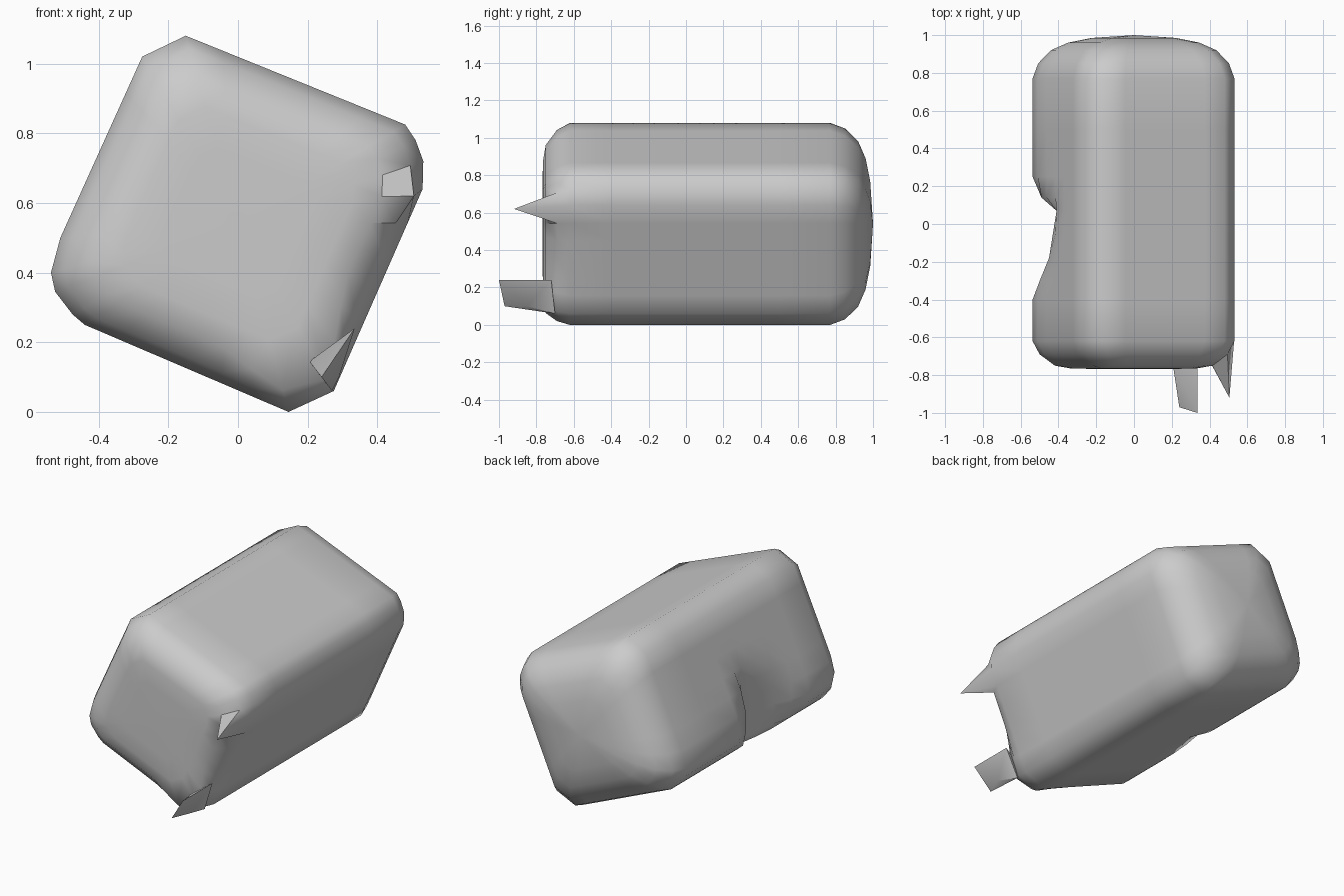
import bpy, bmesh, math
from mathutils import Vector

if "Cube" in bpy.data.objects:
    bpy.data.objects.remove(bpy.data.objects["Cube"])

# Tilted rounded-square cross-section (x, z), clockwise from top
PROFILE = [(-0.15, 1.08), (0.48, 0.825), (0.51, 0.78), (0.532, 0.72), (0.53, 0.64),
           (0.275, 0.06), (0.145, 0.0), (-0.44, 0.25), (-0.475, 0.28), (-0.525, 0.345),
           (-0.537, 0.40), (-0.51, 0.50), (-0.275, 1.02)]
# Stations along the length: y, scale of the section
STATIONS = [(-0.767, 0.40), (-0.765, 0.62), (-0.75, 0.78), (-0.69, 0.93), (-0.62, 1), (-0.4, 1),
            (-0.29, 1), (-0.18, 1), (-0.05, 1), (0.07, 1), (0.14, 1), (0.25, 1), (0.5, 1),
            (0.77, 1), (0.85, 0.945), (0.92, 0.82), (0.96, 0.65), (0.985, 0.42)]
# Depth of the dent in the left edge: y, smallest x
DENT = [(-0.4, -0.54), (-0.18, -0.45), (0.07, -0.41), (0.14, -0.49), (0.25, -0.54)]
CENTRE = Vector((0, 0.54))


def resample(points, step):
    out = []
    for i, p in enumerate(points):
        a, b = Vector(p), Vector(points[(i + 1) % len(points)])
        n = max(1, round((b - a).length / step))
        out += [a.lerp(b, k / n) for k in range(n)]
    return out


def dent_limit(y):
    for (y0, x0), (y1, x1) in zip(DENT, DENT[1:]):
        if y0 <= y <= y1:
            return x0 + (x1 - x0) * (y - y0) / (y1 - y0)
    return -1


def finish(name, bm, angle):
    bmesh.ops.recalc_face_normals(bm, faces=bm.faces)
    mesh = bpy.data.meshes.new(name)
    bm.to_mesh(mesh)
    bm.free()
    ob = bpy.data.objects.new(name, mesh)
    bpy.context.collection.objects.link(ob)
    bpy.context.view_layer.objects.active = ob
    ob.select_set(True)
    bpy.ops.object.shade_smooth_by_angle(angle=math.radians(angle))
    ob.select_set(False)
    return ob


# Rounded body lofted through the stations
section = resample(PROFILE, 0.11)
bm = bmesh.new()
rings = []
for y, s in STATIONS:
    ring = []
    for p in section:
        k = s
        if -0.76 < y < -0.62:  # lower right front corner is fuller
            near = max(0, 1 - (p - Vector((0.24, 0.06))).length / 0.3)
            k = s + (1 - s) * 0.75 * near
        q = CENTRE + (p - CENTRE) * k
        ring.append(bm.verts.new((max(q.x, dent_limit(y)), y, q.y)))
    rings.append(ring)
for a, b in zip(rings, rings[1:]):
    for i in range(len(a)):
        j = (i + 1) % len(a)
        bm.faces.new((a[i], a[j], b[j], b[i]))
for ring, y in ((rings[0], -0.768), (rings[-1], 1.0)):
    hub = bm.verts.new((0, y, 0.54))
    for i in range(len(ring)):
        bm.faces.new((ring[i], ring[(i + 1) % len(ring)], hub))

# Pulled-out spike on the right front edge
tip = Vector((0.505, -0.92, 0.62))
min(rings[3], key=lambda v: (v.co - Vector((0.49, -0.69, 0.62))).length).co = tip
finish("body", bm, 60)

# Thin torn flap at the lower front corner
bm = bmesh.new()
v = [bm.verts.new(c) for c in ((0.335, -1.0, 0.24), (0.335, -0.72, 0.24), (0.205, -0.74, 0.145),
                               (0.24, -0.97, 0.10), (0.29, -0.85, 0.10), (0.27, -0.70, 0.06))]
for f in ((0, 1, 2), (0, 2, 3), (0, 3, 4), (0, 4, 1), (3, 2, 5), (3, 5, 4), (4, 5, 1), (1, 5, 2)):
    bm.faces.new([v[i] for i in f])
finish("corner_flap", bm, 40)
